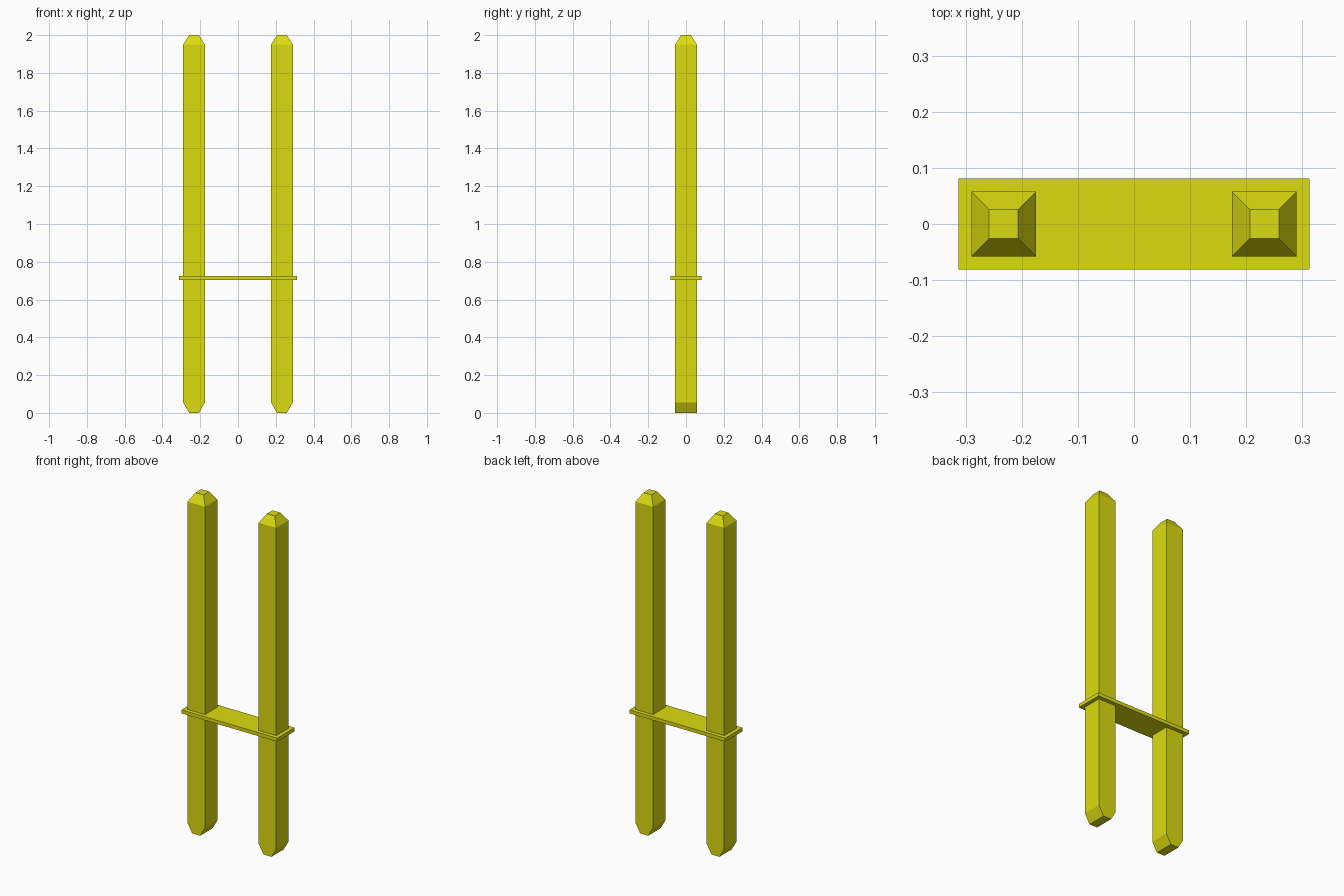
import bpy

if "Cube" in bpy.data.objects:
    bpy.data.objects.remove(bpy.data.objects["Cube"])

yellow = bpy.data.materials.new("yellow")
yellow.diffuse_color = (0.72, 0.72, 0.005, 1)
yellow.use_nodes = True
yellow.node_tree.nodes["Principled BSDF"].inputs["Base Color"].default_value = yellow.diffuse_color


def loft(name, sections, cx=0.0):
    """Stack rectangular sections (z, half width x, half depth y) into a solid."""
    verts, faces = [], []
    for z, hx, hy in sections:
        verts += [(cx - hx, -hy, z), (cx + hx, -hy, z), (cx + hx, hy, z), (cx - hx, hy, z)]
    for s in range(len(sections) - 1):
        b = 4 * s
        for i in range(4):
            j = (i + 1) % 4
            faces.append((b + i, b + j, b + 4 + j, b + 4 + i))
    n = len(verts)
    faces += [(3, 2, 1, 0), (n - 4, n - 3, n - 2, n - 1)]
    mesh = bpy.data.meshes.new(name)
    mesh.from_pydata(verts, [], faces)
    mesh.materials.append(yellow)
    obj = bpy.data.objects.new(name, mesh)
    bpy.context.collection.objects.link(obj)
    return obj


# Square pins: wedge at the foot (sideways only), pyramid taper at the top
R, TIP = 0.0575, 0.026
pin = [(0, TIP, R), (0.055, R, R), (1.95, R, R), (2.0, TIP, TIP)]
for side, x in (("left", -0.2325), ("right", 0.2325)):
    loft(side + "_pin", pin, x)

# Thin plate joining the pins
loft("cross_plate", [(0.703, 0.313, 0.081), (0.724, 0.313, 0.081)])
